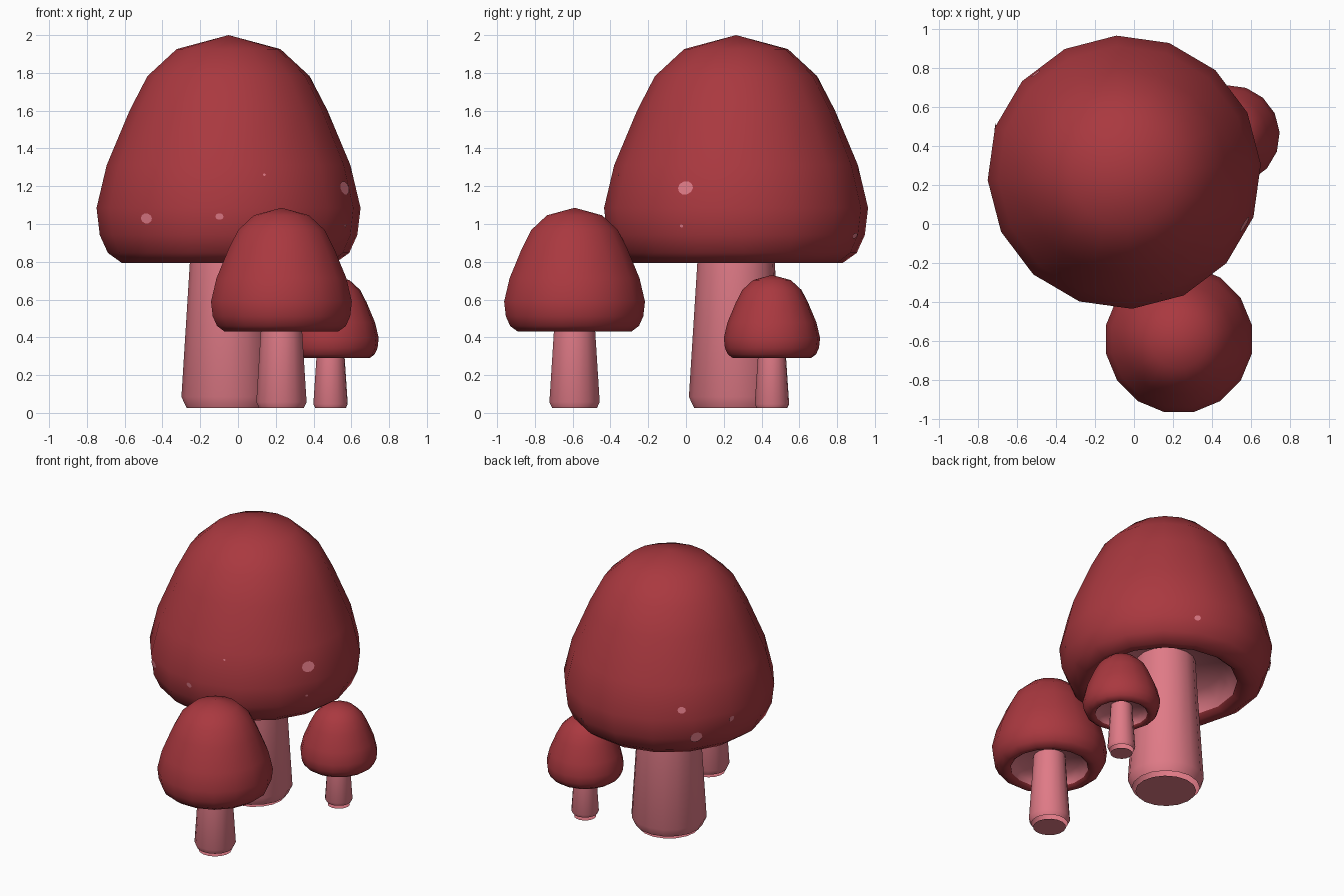
import bpy, bmesh, math
from mathutils import Vector
from mathutils.bvhtree import BVHTree

if "Cube" in bpy.data.objects:
    bpy.data.objects.remove(bpy.data.objects["Cube"])

SIDES = 16


def material(name, rgb):
    m = bpy.data.materials.new(name)
    m.diffuse_color = (*rgb, 1)
    m.use_nodes = True
    m.node_tree.nodes["Principled BSDF"].inputs["Base Color"].default_value = m.diffuse_color
    return m


RED = material("cap_red", (0.40, 0.040, 0.050))
PINK = material("stem_pink", (0.74, 0.195, 0.24))


def finish(name, bm, mat, smooth=True):
    me = bpy.data.meshes.new(name)
    bm.to_mesh(me)
    bm.free()
    for p in me.polygons:
        p.use_smooth = smooth
    me.materials.append(mat)
    ob = bpy.data.objects.new(name, me)
    bpy.context.collection.objects.link(ob)
    return ob


def lathe(name, profile, centre, scale, turn, mat):
    """Spin (radius, height) points; outward or upward order faces out."""
    bm = bmesh.new()
    rings = []
    for r, z in profile:
        n = 1 if r == 0 else SIDES
        rings.append([bm.verts.new((
            centre[0] + scale * r * math.cos(turn + math.tau * i / SIDES),
            centre[1] + scale * r * math.sin(turn + math.tau * i / SIDES),
            scale * z)) for i in range(n)])
    for a, b in zip(rings, rings[1:]):
        for i in range(SIDES):
            k = (i + 1) % SIDES
            if len(a) == 1:
                bm.faces.new((a[0], b[k], b[i]))
            elif len(b) == 1:
                bm.faces.new((a[i], a[k], b[0]))
            else:
                bm.faces.new((a[i], a[k], b[k], b[i]))
    return finish(name, bm, mat)


CAP = [(0.47, 0.825), (0.50, 0.80), (0.566, 0.794), (0.64, 0.847),
       (0.683, 0.942), (0.70, 1.085), (0.646, 1.312), (0.525, 1.60),
       (0.43, 1.783), (0.275, 1.926), (0, 2.0)]
GILLS = [(0.17, 0.98), (0.38, 0.94), (0.45, 0.88), (0.475, 0.825)]


def mushroom(prefix, centre, s, turn):
    rim = 0.025 / s
    cap = lathe(prefix + "_cap", CAP, centre, s, turn, RED)
    lathe(prefix + "_gills", GILLS, centre, s, turn, PINK)
    lathe(prefix + "_stem", [(0.222, rim), (0.25, rim + 0.06), (0.205, 0.80), (0.196, 0.98)],
          centre, s, turn, PINK)
    # flat foot just below the open stem rim
    lathe(prefix + "_foot", [(0, 0), (0.20, 0)], centre, s, turn, PINK)
    return cap


BIG = (-0.05, 0.265)
big_cap = mushroom("large", BIG, 1.0, math.radians(3.3))
mushroom("medium", (0.23, -0.59), 0.543, math.radians(11.25))
mushroom("small", (0.49, 0.455), 0.365, math.radians(3.3))

# Pale flecks on the large cap: angle, height, radius
SPOTS = [(231, 1.03, 0.034), (266, 1.04, 0.022), (-23.5, 1.19, 0.046),
         (-73, 1.26, 0.008), (-25, 0.99, 0.010), (68, 0.94, 0.022),
         (132, 1.15, 0.028), (140, 0.95, 0.045), (161, 1.04, 0.024)]
bm = bmesh.new()
bm.from_mesh(big_cap.data)
tree = BVHTree.FromBMesh(bm)
bm.free()
bm = bmesh.new()
for deg, z, r in SPOTS:
    a = math.radians(deg)
    d = Vector((math.cos(a), math.sin(a), 0))
    hit, n, _, _ = tree.ray_cast(Vector((BIG[0], BIG[1], z)) + d * 2, -d)
    if n.dot(d) < 0:
        n = -n
    u = Vector((0, 0, 1)).cross(n).normalized()
    v = n.cross(u)
    ring = [bm.verts.new(hit + n * 0.004 + u * r * math.cos(t) + v * r * 0.8 * math.sin(t))
            for t in (math.tau * i / 10 for i in range(10))]
    bm.faces.new(ring)
finish("cap_spots", bm, PINK, smooth=False)
